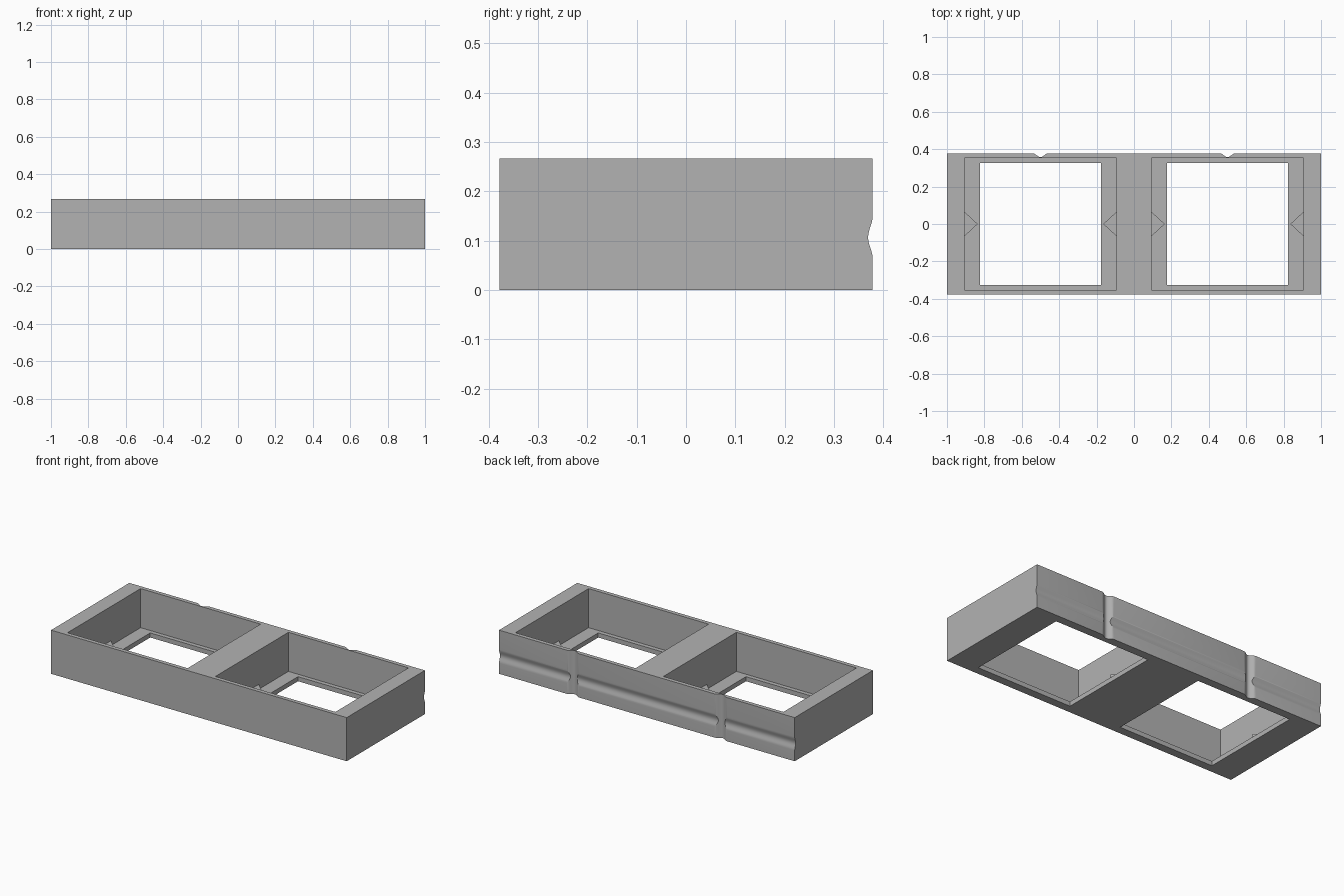
import bpy
import bmesh
import math
from mathutils import Vector

cube = bpy.data.objects.get("Cube")
if cube:
    bpy.data.objects.remove(cube, do_unlink=True)

HALF_Y, HEIGHT, LIP = 0.378, 0.267, 0.028

grey = bpy.data.materials.new("mid_grey")
grey.use_nodes = True
grey.diffuse_color = (0.45, 0.45, 0.45, 1)
grey.node_tree.nodes["Principled BSDF"].inputs["Base Color"].default_value = (0.45, 0.45, 0.45, 1)


def prism(name, points, sweep):
    """Sweep a flat outline along a vector into a closed solid."""
    bm = bmesh.new()
    face = bm.faces.new([bm.verts.new(p) for p in points])
    grown = bmesh.ops.extrude_face_region(bm, geom=[face])["geom"]
    bmesh.ops.translate(bm, vec=Vector(sweep),
                        verts=[v for v in grown if isinstance(v, bmesh.types.BMVert)])
    bmesh.ops.recalc_face_normals(bm, faces=bm.faces)
    mesh = bpy.data.meshes.new(name)
    bm.to_mesh(mesh)
    bm.free()
    mesh.materials.append(grey)
    obj = bpy.data.objects.new(name, mesh)
    bpy.context.collection.objects.link(obj)
    return obj


def box(name, x0, x1, half_y, z0, z1):
    outline = [(x0, -half_y, z0), (x1, -half_y, z0), (x1, half_y, z0), (x0, half_y, z0)]
    return prism(name, outline, (0, 0, z1 - z0))


def wave(half_width, depth, steps=14):
    """Soft groove section as (offset across, y) pairs, closed outside the back face."""
    pts = [(-half_width, HALF_Y + 0.05)]
    for i in range(steps + 1):
        t = 2 * i / steps - 1
        pts.append((t * half_width, HALF_Y - depth * (1 + math.cos(math.pi * t)) / 2))
    return pts + [(half_width, HALF_Y + 0.05)]


def cut(target, cutter):
    mod = target.modifiers.new("cut", "BOOLEAN")
    mod.operation = "DIFFERENCE"
    mod.solver = "EXACT"
    mod.object = cutter
    bpy.context.view_layer.objects.active = target
    bpy.ops.object.modifier_apply(modifier=mod.name)
    bpy.data.objects.remove(cutter, do_unlink=True)


# Main block
frame = box("frame", -1, 1, HALF_Y, 0, HEIGHT)

# Pockets, with smaller openings that leave a thin lip at the bottom
for side in (-1, 1):
    middle = side * 0.5
    cut(frame, box("pocket", middle - 0.406, middle + 0.406, 0.353, LIP, HEIGHT + 0.1))
    cut(frame, box("opening", middle - 0.323, middle + 0.323, 0.327, -0.1, LIP + 0.05))

# Horizontal groove along the back, then two upright grooves
cut(frame, prism("long_groove", [(-1.1, y, 0.107 + w) for w, y in wave(0.042, 0.009)], (2.2, 0, 0)))
for side in (-1, 1):
    cut(frame, prism("upright_groove",
                     [(side * 0.5 + w, y, -0.1) for w, y in wave(0.042, 0.02)], (0, 0, 0.5)))

# Triangular catches on the short pocket walls
for side, pocket in ((-1, "right"), (1, "left")):
    for wall, place in ((-1, "low"), (1, "high")):
        x = side * 0.5 + wall * 0.406
        tip = x - wall * 0.07
        prism(f"{pocket}_{place}_catch",
              [(x, -0.065, LIP), (tip, 0, LIP), (x, 0.065, LIP)], (0, 0, 0.03))

# Smooth grooves, crisp corners
bpy.ops.object.select_all(action="DESELECT")
frame.select_set(True)
bpy.context.view_layer.objects.active = frame
bpy.ops.object.shade_smooth_by_angle(angle=math.radians(25))
